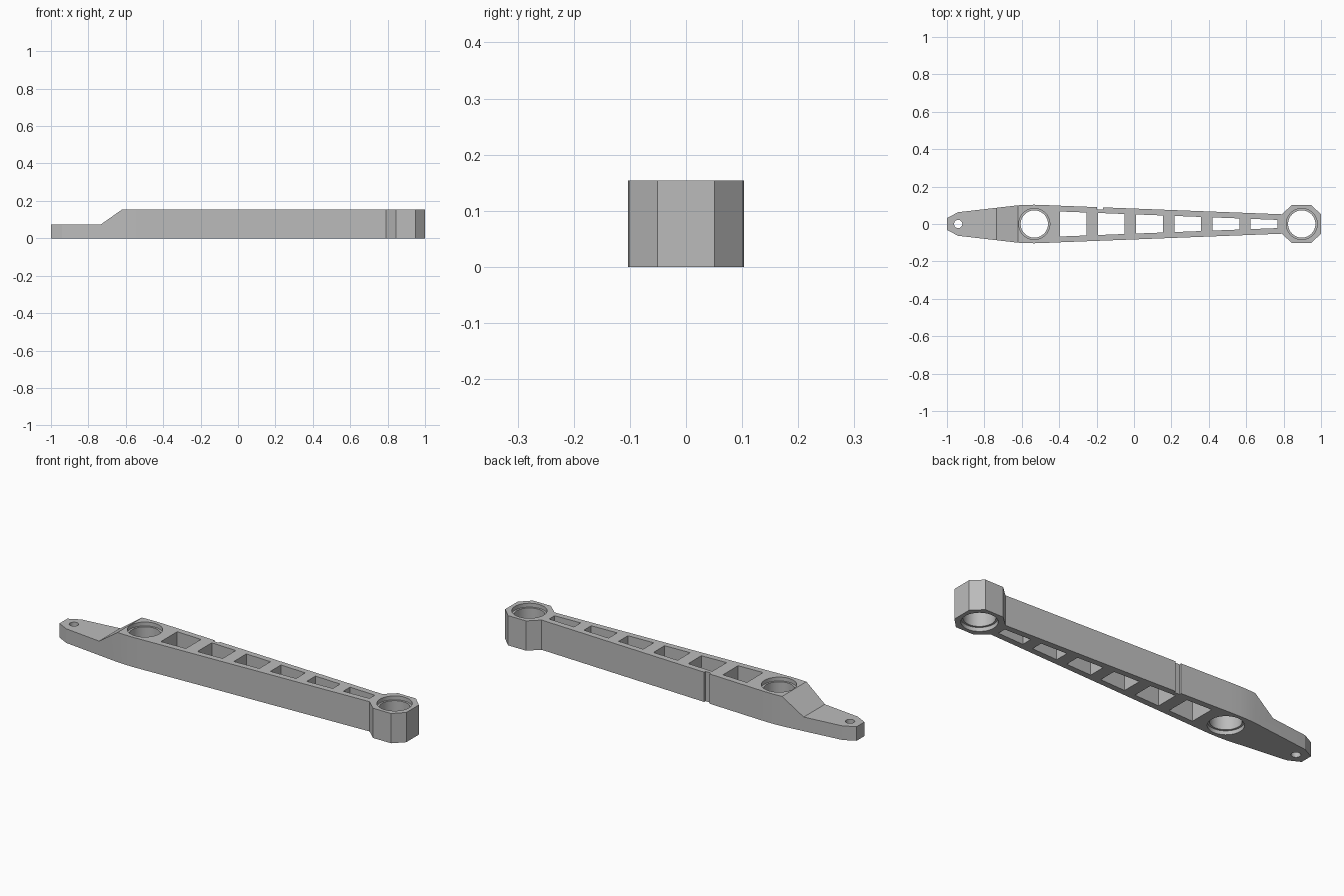
import bpy, bmesh, math
from mathutils import Vector

cube = bpy.data.objects.get("Cube")
if cube:
    bpy.data.objects.remove(cube, do_unlink=True)

HEIGHT, NOSE, WALL = 0.154, 0.073, 0.031
PIVOT, END, TIP = -0.533, 0.897, -0.94

grey = bpy.data.materials.new("satin grey")
grey.use_nodes = True
grey.diffuse_color = (0.5, 0.5, 0.5, 1)
grey.node_tree.nodes["Principled BSDF"].inputs["Base Color"].default_value = (0.5, 0.5, 0.5, 1)


def prism(name, points, direction):
    """Extrude a closed outline of 3D points along a direction."""
    bm = bmesh.new()
    face = bm.faces.new([bm.verts.new(p) for p in points])
    res = bmesh.ops.extrude_face_region(bm, geom=[face])
    verts = [v for v in res["geom"] if isinstance(v, bmesh.types.BMVert)]
    bmesh.ops.translate(bm, verts=verts, vec=Vector(direction))
    bmesh.ops.recalc_face_normals(bm, faces=bm.faces)
    mesh = bpy.data.meshes.new(name)
    bm.to_mesh(mesh)
    bm.free()
    mesh.materials.append(grey)
    obj = bpy.data.objects.new(name, mesh)
    bpy.context.collection.objects.link(obj)
    return obj


def upright(name, outline, z0=-0.05, z1=HEIGHT + 0.05):
    return prism(name, [(x, y, z0) for x, y in outline], (0, 0, z1 - z0))


def disc(x, radius, sides=64):
    return [(x + radius * math.cos(math.tau * i / sides),
             radius * math.sin(math.tau * i / sides)) for i in range(sides)]


def half_width(x):
    """Half width of the tapering beam."""
    return 0.098 + (x + 0.4) * (0.052 - 0.098) / 1.19


def cut(target, cutter):
    cutter.hide_render = True
    bpy.context.view_layer.objects.active = target
    mod = target.modifiers.new("cut", 'BOOLEAN')
    mod.operation, mod.solver, mod.object = 'DIFFERENCE', 'EXACT', cutter
    bpy.ops.object.modifier_apply(modifier=mod.name)
    bpy.data.objects.remove(cutter, do_unlink=True)


# Arm outline: pointed nose, swollen pivot, tapering beam, octagonal end
side = [(-1, 0.032), (TIP, 0.063), (-0.62, 0.100), (-0.575, 0.1025), (PIVOT, 0.103),
        (-0.47, 0.101), (-0.4, 0.098), (0.79, 0.052),
        (0.845, 0.102), (0.948, 0.102), (1, 0.051)]
arm = upright("suspension_arm", side + [(x, -y) for x, y in reversed(side)], 0, HEIGHT)

# Lowered nose with ramp
ramp = [(-1.1, NOSE), (-0.735, NOSE), (-0.62, HEIGHT), (-0.508, 0.234), (-1.1, 0.234)]
cut(arm, prism("ramp_cutter", [(x, -0.2, z) for x, z in ramp], (0, 0.4, 0)))

# Lightening windows following the taper
for i in range(6):
    x0 = -0.395 + 0.2035 * i
    x1 = x0 + 0.14 + 0.0012 * i
    a, b = half_width(x0) - WALL, half_width(x1) - WALL
    cut(arm, upright("window_cutter", [(x0, -a), (x1, -b), (x1, b), (x0, a)]))

# Bearing bores with shallow seats on both faces
for x in (PIVOT, END):
    cut(arm, upright("bore_cutter", disc(x, 0.073)))
    cut(arm, upright("top_seat_cutter", disc(x, 0.083), HEIGHT - 0.02))
    cut(arm, upright("bottom_seat_cutter", disc(x, 0.083), -0.05, 0.02))

# Nose pin hole and slot in the back wall
cut(arm, upright("pin_cutter", disc(TIP, 0.022, 32)))
depth = half_width(-0.18) - 0.011
cut(arm, upright("slot_cutter", [(-0.198, depth), (-0.166, depth), (-0.166, 0.15), (-0.198, 0.15)]))

bpy.ops.object.select_all(action='DESELECT')
arm.select_set(True)
bpy.context.view_layer.objects.active = arm
bpy.ops.object.shade_smooth_by_angle(angle=math.radians(15))
